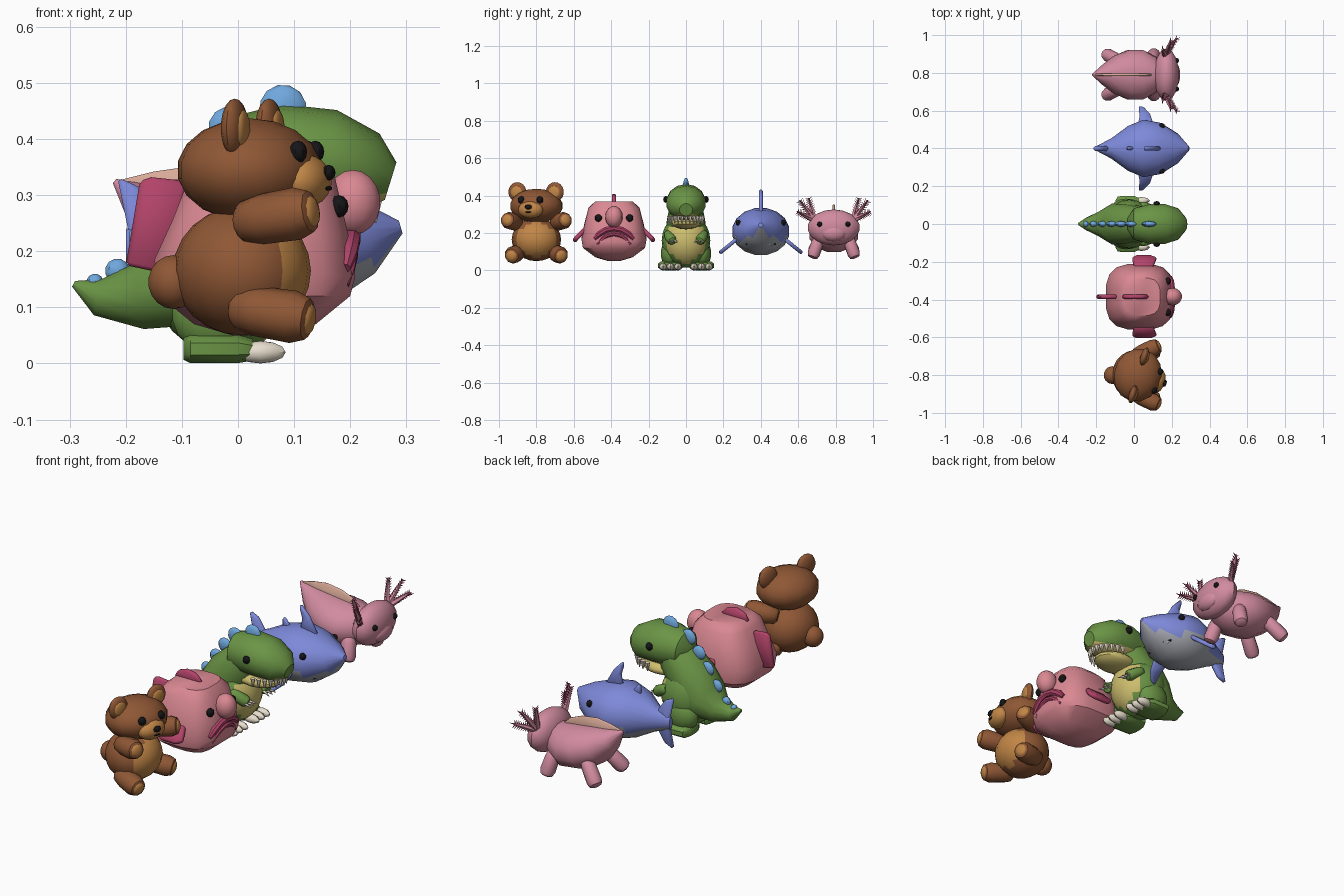
import bpy, bmesh, math
from mathutils import Vector as V, Matrix as M, Euler

if "Cube" in bpy.data.objects:
    bpy.data.objects.remove(bpy.data.objects["Cube"])

def mat(name, hexa):
    m = bpy.data.materials.new(name)
    m.diffuse_color = [(int(hexa[i:i + 2], 16) / 255) ** 2.2 for i in (0, 2, 4)] + [1]
    m.use_nodes = True
    m.node_tree.nodes["Principled BSDF"].inputs["Base Color"].default_value = m.diffuse_color
    return m

BROWN, TAN, BLACK = mat("brown", "8E5838"), mat("tan", "C08548"), mat("black", "1C1C1E")
PINK, ROSE = mat("pink", "D98791"), mat("rose", "B2466A")
GREEN, YELLOW, SKY = mat("green", "6A9347"), mat("yellow", "CDBD6E"), mat("sky", "6FA6DC")
CREAM, BLUE, GREY = mat("cream", "E6DCCB"), mat("blue", "7C88D8"), mat("pale grey", "A3A6AE")
MAUVE, PEACH = mat("mauve", "D08A9E"), mat("peach", "D9AA98")

def finish(name, bm, m):
    bmesh.ops.recalc_face_normals(bm, faces=bm.faces)
    me = bpy.data.meshes.new(name)
    bm.to_mesh(me)
    bm.free()
    me.materials.append(m)
    ob = bpy.data.objects.new(name, me)
    bpy.context.collection.objects.link(ob)
    return ob

def ball(name, loc, rad, m, rot=(0, 0, 0), seg=14, rings=9):
    bm = bmesh.new()
    bmesh.ops.create_uvsphere(bm, u_segments=seg, v_segments=rings, radius=1)
    bm.transform(M.LocRotScale(V(loc), Euler(rot), V(rad)))
    return finish(name, bm, m)

def loft(name, pts, radii, m, n=12, power=2, ref=(0, 1, 0)):
    """Elliptical sections along a path; radii are (along ref, across)."""
    bm, rings = bmesh.new(), []
    pts = [V(p) for p in pts]
    for i, (p, r) in enumerate(zip(pts, radii)):
        t = (pts[min(i + 1, len(pts) - 1)] - pts[max(i - 1, 0)]).normalized()
        u = (V(ref) - t * t.dot(V(ref))).normalized()
        w = t.cross(u)
        ring = []
        for k in range(n):
            a = 2 * math.pi * (k + .5) / n
            c, s = [math.copysign(abs(f) ** (2 / power), f) for f in (math.cos(a), math.sin(a))]
            ring.append(bm.verts.new(p + u * r[0] * c + w * r[1] * s))
        rings.append(ring)
    for a, b in zip(rings, rings[1:]):
        for k in range(n):
            bm.faces.new((a[k], a[(k + 1) % n], b[(k + 1) % n], b[k]))
    bm.faces.new(rings[0])
    bm.faces.new(rings[-1])
    return finish(name, bm, m)

def body(name, y, st, m, **kw):
    """Loft in the middle plane from (x, z, half width, half height)."""
    return loft(name, [(x, y, z) for x, z, _, _ in st], [s[2:] for s in st], m, **kw)

def limb(name, a, b, r, m, pad=None):
    a, b = V(a), V(b)
    d = (b - a).normalized()
    L = (b - a).length
    ts, rs = (0, .25 * r, r, L - .7 * r, L - .15 * r, L), (.5, .8, .95, 1, .8, .5)
    loft(name, [a + d * t for t in ts], [(r * k, r * k) for k in rs], m, n=10)
    if pad:
        ball(name + "_pad", b - d * .004, (r * .62, r * .62, .01), pad, d.to_track_quat('Z', 'Y').to_euler(), 10, 6)

def spike(name, a, b, r, m, n=5):
    loft(name, [a, b], [(r, r), (r * .15, r * .15)], m, n=n)

def plate(name, pts, th, m):
    bm = bmesh.new()
    bm.faces.new([bm.verts.new(p) for p in pts])
    ob = finish(name, bm, m)
    mod = ob.modifiers.new("thickness", 'SOLIDIFY')
    mod.thickness, mod.offset = th, 0
    bev = ob.modifiers.new("soft edge", 'BEVEL')
    bev.width, bev.segments = th * .3, 1

def fin(name, y, pts, th, m):
    plate(name, [(x, y, z) for x, z in pts], th, m)

def paint(ob, m, test):
    ob.data.materials.append(m)
    for p in ob.data.polygons:
        if test(p.center, p.normal):
            p.material_index = 1

# ---- bear, head turned a little ----
Y = -.80
paint(ball("bear_body", (.007, Y, .165), (.123, .132, .115), BROWN, seg=20, rings=12), TAN,
      lambda c, n: c.x > .075)
ball("bear_tail", (-.115, Y, .145), (.046, .048, .048), BROWN)
turn = math.radians(-17)
def on_head(x, y, z):
    return V((.02, Y, z)) + M.Rotation(turn, 3, 'Z') @ V((x, y, 0))
ball("bear_head", on_head(0, 0, .345), (.128, .145, .092), BROWN, (0, 0, turn))
ball("bear_muzzle", on_head(.105, 0, .325), (.045, .07, .047), TAN, (0, 0, turn))
ball("bear_nose", on_head(.148, 0, .34), (.012, .02, .014), BLACK, (0, 0, turn), 8, 6)
ball("bear_mouth", on_head(.148, 0, .312), (.004, .018, .004), BLACK, (0, 0, turn), 8, 6)
for s in (-1, 1):
    ball("bear_eye", on_head(.107, s * .052, .377), (.017, .019, .02), BLACK, (0, 0, turn), 8, 6)
    ball("bear_ear", on_head(.005, s * .105, .42), (.021, .05, .052), BROWN, (0, 0, turn))
    ball("bear_inner_ear", on_head(.02, s * .105, .418), (.01, .032, .034), TAN, (0, 0, turn))
    limb("bear_arm", (0, Y + s * .10, .25), (.135, Y + s * .158, .272), .047, BROWN, TAN)
    limb("bear_leg", (-.01, Y + s * .09, .10), (.13, Y + s * .135, .078), .047, BROWN, TAN)

# ---- blobfish ----
Y = -.385
body("blobfish_body", Y, [(.03, .05, .03, .04), (.03, .07, .10, .11), (.03, .12, .168, .172),
     (.03, .17, .176, .182), (.04, .24, .162, .16), (.045, .335, .138, .13), (.045, .37, .10, .095)],
     PINK, n=16, power=3)
ball("blobfish_nose", (.205, Y, .287), (.05, .047, .058), PINK)
fin("blobfish_tail", Y, [(-.175, .325), (-.155, .332), (-.09, .325), (-.13, .16), (-.20, .175)], .022, ROSE)
fin("blobfish_back_fin", Y, [(-.065, .36), (-.045, .395), (.0, .41), (.05, .40), (.085, .36)], .022, ROSE)
for z, w, r in ((.225, .105, .017), (.195, .088, .012)):
    loft("blobfish_lip", [(.203 - k * k * .012, Y + k * w, z - .055 * abs(k) ** 2.2) for k in
         (-1, -.75, -.4, 0, .4, .75, 1)], [(r * f, r * f) for f in (.6, 1, 1, 1, 1, 1, .6)],
         ROSE, n=8, ref=(1, 0, 0))
for s in (-1, 1):
    ball("blobfish_eye", (.18, Y + s * .083, .28), (.017, .02, .02), BLACK, seg=8, rings=6)
    plate("blobfish_side_fin", [(x, Y + s * y, z) for x, y, z in ((.10, .155, .22), (.12, .205, .17),
          (.09, .215, .155), (.01, .215, .155), (-.01, .205, .17), (.0, .155, .22))], .024, ROSE)

# ---- dinosaur ----
Y = 0
paint(ball("dinosaur_body", (-.025, Y, .16), (.13, .13, .145), GREEN, seg=20, rings=12), YELLOW,
      lambda c, n: n.x > .6)
body("dinosaur_spine", Y, [(-.293, .142, .006, .006), (-.25, .118, .035, .034), (-.18, .118, .07, .06),
     (-.10, .15, .112, .105), (-.03, .24, .108, .11), (.03, .31, .095, .095), (.07, .37, .08, .07)], GREEN)
head = body("dinosaur_head", Y, [(-.035, .36, .03, .03), (0, .36, .085, .082), (.08, .365, .107, .097),
            (.16, .36, .108, .093), (.23, .338, .085, .075), (.272, .325, .035, .035)], GREEN, n=14)
paint(head, YELLOW, lambda c, n: n.z < -.75)
ball("dinosaur_jaw", (.115, Y, .255), (.11, .08, .035), YELLOW)
for k in range(13):
    a = math.radians(-84 + 14 * k)
    x, y = .13 + .115 * math.cos(a), .09 * math.sin(a)
    spike("dinosaur_tooth", (x, y, .29), (x, y, .25), .012, CREAM)
for x, z, r in ((.08, .455, .042), (-.015, .42, .038), (-.07, .36, .034), (-.115, .295, .034),
                (-.165, .225, .03), (-.215, .165, .022), (-.255, .145, .015)):
    ball("dinosaur_back_plate", (x, Y, z), (r, .016, r), SKY, (0, .3, 0), 8, 6)
for s in (-1, 1):
    ball("dinosaur_eye", (.12, s * .108, .38), (.018, .014, .018), BLACK, seg=8, rings=6)
    body("dinosaur_foot", s * .083, [(-.097, .026, .045, .02), (-.085, .026, .065, .026),
         (0, .026, .068, .026), (.025, .024, .055, .02)], GREEN, power=3)
    limb("dinosaur_arm", (.03, s * .10, .20), (.105, s * .072, .155), .027, GREEN)
    for k in (-1, 0, 1):
        ball("dinosaur_toe", (.04, s * .083 + k * .04, .02), (.045, .02, .02), CREAM, seg=8, rings=6)
        spike("dinosaur_claw", (.095, s * .075 + k * .014, .16), (.135, s * .07 + k * .026, .15), .009, CREAM)
    ball("dinosaur_thigh", (-.04, s * .085, .09), (.08, .05, .075), GREEN)

# ---- shark ----
Y = .40
shark = body("shark_body", Y, [(-.20, .21, .012, .03), (-.12, .21, .055, .06), (-.03, .21, .122, .108),
             (.05, .208, .155, .128), (.14, .21, .138, .115), (.23, .226, .08, .068),
             (.29, .243, .012, .012)], BLUE, n=16)
paint(shark, GREY, lambda c, n: n.z < -.4)
fin("shark_back_fin", Y, [(.145, .31), (.10, .39), (.055, .437), (.05, .42), (.065, .37), (.05, .31)], .022, BLUE)
fin("shark_small_fin", Y, [(.01, .30), (-.03, .352), (-.04, .345), (-.04, .29)], .018, BLUE)
fin("shark_tail_fin", Y, [(-.12, .235), (-.17, .312), (-.215, .332), (-.19, .21), (-.215, .09), (-.17, .11),
    (-.12, .185)], .026, BLUE)
arc = [V((.215 - .045 * k * k, Y + .075 * k, .168 - .022 * k * k)) for k in (-1, -.6, -.2, .2, .6, 1)]
loft("shark_mouth", arc, [(.012, .012)] * 6, BLACK, n=6, ref=(1, 0, 0))
for k in range(9):
    f = k / 4.5 - .89
    p = V((.222 - .045 * f * f, Y + .07 * f, .172 - .02 * f * f))
    spike("shark_tooth", p, p + V((-.004, 0, -.026)), .009, CREAM)
for s in (-1, 1):
    ball("shark_eye", (.148, Y + s * .12, .255), (.016, .014, .016), BLACK, seg=8, rings=6)
    plate("shark_side_fin", [(x, Y + s * y, z) for x, y, z in ((.105, .12, .175), (.085, .18, .125),
          (.05, .218, .095), (.025, .222, .092), (.03, .17, .134), (.02, .12, .175))], .02, BLUE)

# ---- axolotl ----
Y = .79
body("axolotl_body", Y, [(-.22, .325, .005, .005), (-.16, .275, .055, .05), (-.10, .235, .102, .083),
     (-.03, .205, .135, .10), (.05, .195, .135, .10), (.11, .205, .10, .085), (.15, .215, .06, .06)], MAUVE)
fin("axolotl_tail_fin", Y, [(-.21, .327), (-.15, .342), (-.08, .352), (0, .34), (.06, .315), (.11, .27),
    (0, .25), (-.12, .26)], .012, PEACH)
ball("axolotl_head", (.172, Y, .23), (.068, .14, .096), MAUVE)
ball("axolotl_snout", (.21, Y, .20), (.036, .07, .045), MAUVE)
loft("axolotl_mouth", [(.238 - .012 * k * k, Y + .035 * k, .19 + .008 * k * k) for k in (-1, -.4, .4, 1)],
     [(.005, .005)] * 4, ROSE, n=6, ref=(1, 0, 0))
for s in (-1, 1):
    ball("axolotl_eye", (.226, Y + s * .075, .247), (.013, .014, .014), BLACK, seg=8, rings=6)
    limb("axolotl_front_leg", (.09, Y + s * .075, .18), (.11, Y + s * .115, .068), .035, MAUVE)
    limb("axolotl_back_leg", (-.07, Y + s * .07, .18), (-.155, Y + s * .112, .085), .035, MAUVE)
    for tip in ((.15, .135, .388), (.195, .182, .375), (.225, .195, .315)):
        a = V((.165, Y + s * .10, .265))
        b = V((tip[0], Y + s * tip[1], tip[2]))
        loft("axolotl_gill", [a, a.lerp(b, .6), b], [(.016, .016), (.011, .011), (.004, .004)], MAUVE, n=6)
        d = (b - a).normalized()
        side = d.cross(V((1, 0, 0))).normalized()
        for k in range(8):
            p = a.lerp(b, .3 + .09 * k)
            for w in (side, -side, V((1, 0, 0))):
                spike("axolotl_gill_frill", p, p + w * .02 + d * .012, .004, ROSE, 4)

# smooth shading with crisp edges
for ob in bpy.data.objects:
    ob.select_set(True)
bpy.context.view_layer.objects.active = bpy.data.objects["bear_body"]
bpy.ops.object.shade_smooth_by_angle(angle=math.radians(40))
